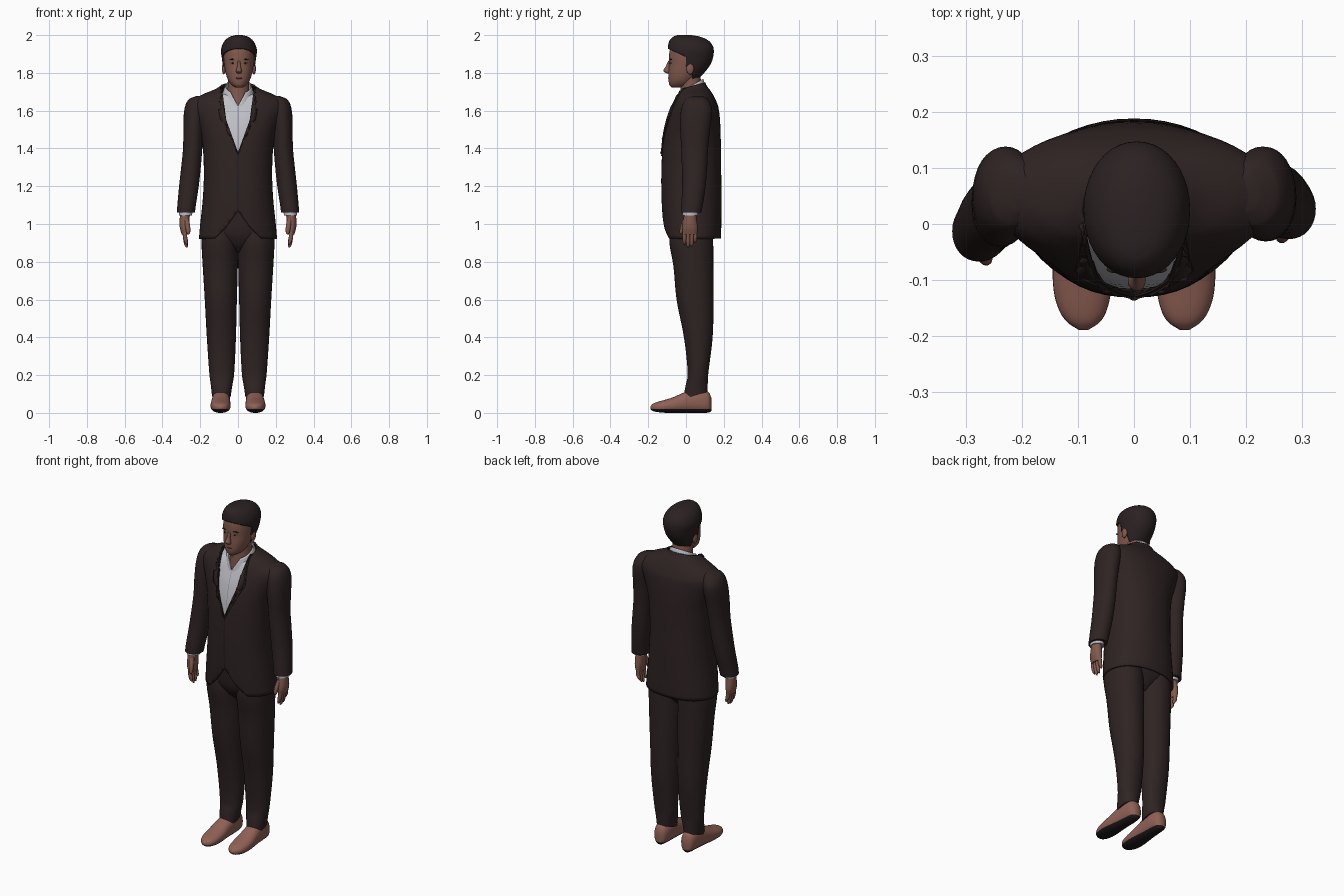
import bpy, bmesh, math
from mathutils import Matrix

cube = bpy.data.objects.get("Cube")
if cube:
    bpy.data.objects.remove(cube, do_unlink=True)


def material(name, r, g, b):
    m = bpy.data.materials.new(name)
    m.use_nodes = True
    m.diffuse_color = (r, g, b, 1)
    bsdf = m.node_tree.nodes["Principled BSDF"]
    bsdf.inputs["Base Color"].default_value = (r, g, b, 1)
    bsdf.inputs["Roughness"].default_value = 0.8
    return m


SUIT = material("suit_brown", .028, .0168, .0168)
HAIR = material("hair_dark", .024, .0155, .0155)
SKIN = material("skin", .22, .1, .073)
SHIRT = material("shirt_white", .53, .53, .58)
SEAM = material("shirt_seam_grey", .28, .28, .32)
LEATHER = material("shoe_leather", .28, .12, .092)
DARK = material("dark_sole", .012, .009, .011)
LIP = material("lips", .16, .06, .048)
EYE = material("eye_white", .25, .2, .18)


def loft(rings, n=32, power=2.0, steps=4, caps=True, matrix=None):
    """Smooth skin over rings (x, y, z, rx, ry, slope) ordered by z."""
    R = sorted([tuple(r) + (0,) * (6 - len(r)) for r in rings], key=lambda r: r[2])

    def tangent(i):
        a, b = R[max(i - 1, 0)], R[min(i + 1, len(R) - 1)]
        return [(q - p) / (b[2] - a[2]) for p, q in zip(a, b)]

    path = [R[0]]
    for i in range(len(R) - 1):
        h, ta, tb = R[i + 1][2] - R[i][2], tangent(i), tangent(i + 1)
        for s in range(1, steps + 1):
            u = s / steps
            v, w = u * u * (3 - 2 * u), u * (1 - u)
            path.append([p + (q - p) * v + h * w * ((1 - u) * m - u * k)
                         for p, q, m, k in zip(R[i], R[i + 1], ta, tb)])
    bm = bmesh.new()
    loops = []
    for x, y, z, rx, ry, slope in path:
        loop = []
        for j in range(n):
            a = math.tau * j / n
            c, s = math.cos(a), math.sin(a)
            dx = math.copysign(abs(c) ** (2 / power), c) * max(rx, .001)
            dy = math.copysign(abs(s) ** (2 / power), s) * max(ry, .001)
            loop.append(bm.verts.new((x + dx, y + dy, z + slope * dy)))
        loops.append(loop)
    for a, b in zip(loops, loops[1:]):
        for j in range(n):
            k = (j + 1) % n
            bm.faces.new((a[j], a[k], b[k], b[j]))
    if caps:
        bm.faces.new(loops[0][::-1])
        bm.faces.new(loops[-1])
    if matrix:
        bm.transform(matrix)
    return bm


def cut(bm, co, no):
    geom = bm.verts[:] + bm.edges[:] + bm.faces[:]
    bmesh.ops.bisect_plane(bm, geom=geom, dist=1e-5, plane_co=co, plane_no=no)


def cut_pair(bm, x, z, k):
    """Cut along the line x + k * (z' - z) on both sides."""
    for s in (1, -1):
        cut(bm, (s * x, 0, z), (s, 0, -k))


def drop(bm, rule):
    faces = [f for f in bm.faces if rule(f.calc_center_median())]
    bmesh.ops.delete(bm, geom=faces, context="FACES")


def finish(name, bm, mats, rule=None, thick=0):
    if rule:
        for f in bm.faces:
            f.material_index = rule(f.calc_center_median())
    me = bpy.data.meshes.new(name)
    bm.to_mesh(me)
    bm.free()
    ob = bpy.data.objects.new(name, me)
    bpy.context.collection.objects.link(ob)
    for m in mats:
        me.materials.append(m)
    bpy.ops.object.select_all(action="DESELECT")
    ob.select_set(True)
    bpy.context.view_layer.objects.active = ob
    bpy.ops.object.shade_smooth_by_angle(angle=math.radians(50))
    if thick:
        mod = ob.modifiers.new("cloth", "SOLIDIFY")
        mod.thickness, mod.offset = thick, -1


def ellipsoid(name, centre, size, mat):
    bm = bmesh.new()
    bmesh.ops.create_uvsphere(bm, u_segments=16, v_segments=10, radius=1,
                              matrix=Matrix.Translation(centre) @ Matrix.Diagonal((*size, 1)))
    finish(name, bm, [mat])


def span(x, rows):
    """Rings from (z, front y, back y, half width)."""
    return [(x, (f + b) / 2, z, w, (b - f) / 2) for z, f, b, w in rows]


# Jacket: lofted body, cut for the lapel opening, collar and front tails
body = span(0, [(.922, -.115, .185, .207), (1.0, -.122, .187, .2), (1.15, -.13, .188, .185),
                (1.3, -.13, .186, .181), (1.45, -.12, .184, .192), (1.55, -.1, .18, .22),
                (1.62, -.075, .171, .247), (1.655, -.06, .158, .237), (1.685, -.045, .143, .19),
                (1.712, -.035, .125, .125), (1.735, -.028, .108, .09), (1.77, -.02, .095, .076)])
jacket = loft(body, 48, 2.2, caps=False)
cut_pair(jacket, 0, 1.38, .365)
cut_pair(jacket, .062, 1.55, .135)
cut_pair(jacket, 0, 1.36, .5)
cut_pair(jacket, .105, 1.58, -.1)
cut_pair(jacket, 0, 1.07, -.735)
cut_pair(jacket, .07, .975, -1.09)
cut_pair(jacket, .0025, 0, 0)
cut(jacket, (0, .04, 0), (0, 1, 0))
cut(jacket, (0, .04, 1.733), (0, -.25, 1))


def jacket_gap(c):
    x = abs(c.x)
    collar = c.z > 1.733 + .25 * (c.y - .04)
    neck = x < .365 * (c.z - 1.38) and x < .062 + .135 * (c.z - 1.55)
    tails = x < -.735 * (c.z - 1.07) or x < .07 - 1.09 * (c.z - .975)
    return collar or (c.y < .04 and (neck or tails))


def is_lapel(c):
    return c.y < .04 and abs(c.x) < .5 * (c.z - 1.36) and abs(c.x) < .105 - .1 * (c.z - 1.58)


drop(jacket, jacket_gap)
lapels = [f for f in jacket.faces if is_lapel(f.calc_center_median())]
for v in bmesh.ops.extrude_face_region(jacket, geom=lapels)["geom"]:
    if isinstance(v, bmesh.types.BMVert):
        v.co.y -= .004
finish("jacket", jacket, [SUIT, DARK], lambda c: int(abs(c.x) < .0025 and c.y < 0 and c.z < 1.37), .01)

# Shirt front, neck and folded collar
inner = [(x, y, z, rx - .016, ry - .014) for x, y, z, rx, ry in body if 1.2 < z < 1.66]
shirt = loft(inner + [(0, .035, 1.69, .075, .064)], 48, 2.2)
cut_pair(shirt, .0015, 0, 0)
cut_pair(shirt, 0, 1.625, .55)
drop(shirt, lambda c: c.y < .03 and abs(c.x) < .55 * (c.z - 1.625))
finish("shirt", shirt, [SHIRT, SEAM], lambda c: int(abs(c.x) < .0015 and c.y < 0))
collar = loft([(0, .02, 1.66, .09, .084, .7), (.001, .021, 1.695, .081, .078, .62),
               (.002, .022, 1.73, .069, .069, .55)], 48, caps=False)
cut_pair(collar, 0, 1.625, .55)
drop(collar, lambda c: c.y < .03 and abs(c.x) < .55 * (c.z - 1.625))
finish("shirt_collar", collar, [SHIRT], thick=.004)
finish("neck", loft([(0, .035, 1.6, .07, .072), (.002, .03, 1.7, .058, .06),
                     (.004, .022, 1.8, .055, .05)]), [SKIN])

# Head and face
HX = .005
head = span(HX, [(1.722, -.075, -.02, .018), (1.735, -.087, .02, .038), (1.76, -.092, .045, .057),
                 (1.8, -.093, .075, .07), (1.84, -.09, .1, .077), (1.88, -.09, .115, .081),
                 (1.92, -.086, .12, .08), (1.96, -.07, .1, .062), (1.98, -.035, .08, .035)])
finish("head", loft(head, 40, 2.15), [SKIN])
finish("nose", loft([(HX, -.087, 1.866, .006, .006), (HX, -.095, 1.835, .009, .012),
                     (HX, -.1, 1.81, .016, .02), (HX, -.092, 1.797, .011, .01)], 16), [SKIN])
ellipsoid("lips", (HX, -.086, 1.772), (.022, .009, .006), LIP)
for s, side in ((1, "left"), (-1, "right")):
    ellipsoid(side + "_eye", (HX + s * .033, -.0795, 1.852), (.012, .006, .0045), EYE)
    ellipsoid(side + "_pupil", (HX + s * .033, -.084, 1.852), (.005, .003, .0045), DARK)
    ellipsoid(side + "_eyebrow", (HX + s * .034, -.081, 1.872), (.02, .007, .003), HAIR)
    ellipsoid(side + "_ear", (HX + s * .08, .022, 1.822), (.01, .02, .03), SKIN)

# Hair: fuller shell trimmed along the hairline
hair = loft(span(HX, [(1.762, -.085, .06, .063), (1.8, -.09, .096, .076), (1.84, -.092, .127, .085),
                      (1.88, -.096, .143, .091), (1.92, -.097, .147, .095), (1.95, -.094, .138, .087),
                      (1.975, -.085, .113, .071), (1.993, -.065, .07, .045), (2.0, -.045, .03, .018)]),
            40, 2.05)
cut(hair, (0, 0, 1.885), (0, .45, 1))
cut(hair, (0, 0, 1.835), (0, 0, 1))
for y in (0, .035):
    cut(hair, (0, y, 0), (0, 1, 0))
drop(hair, lambda c: (c.y < 0 and c.z < 1.885 - .45 * c.y) or (c.y < .035 and c.z < 1.835))
finish("hair", hair, [HAIR], thick=.012)

# Trousers seat
finish("trouser_seat", loft([(0, .035, .85, .03, .05), (0, .03, .89, .08, .088),
                             (0, .028, .95, .18, .115), (0, .028, 1.08, .165, .13)], 40, 2.3), [SUIT])

TO_FRONT = Matrix.Rotation(math.radians(90), 4, "X")
for s, side in ((1, "left"), (-1, "right")):

    def arm(rings):
        """Mirror to one side; the right arm swings a little forward."""
        swing = .04 if s < 0 else 0
        return [(s * x, y - swing * min(max((1.6 - z) / .5, 0), 1), z, *rest)
                for x, y, z, *rest in rings]

    # Sleeve, cuff and hand
    sleeve = [(.2, .056, 1.678, .02, .03), (.215, .056, 1.66, .046, .06), (.229, .056, 1.605, .055, .082),
              (.236, .048, 1.5, .053, .079), (.24, .046, 1.4, .051, .071), (.249, .045, 1.3, .052, .067),
              (.26, .042, 1.2, .052, .062), (.272, .032, 1.1, .049, .057), (.276, .027, 1.06, .048, .054)]
    finish(side + "_sleeve", loft(arm(sleeve), 32, 2.1), [SUIT])
    finish(side + "_cuff", loft(arm([(.276, .023, 1.1, .038, .044), (.278, .022, 1.046, .035, .041)])), [SHIRT])
    finish(side + "_palm", loft(arm([(.28, .022, 1.06, .026, .03), (.283, .021, 1.02, .026, .036),
                                     (.284, .021, .98, .024, .041), (.282, .021, .945, .016, .038)]), 20), [SKIN])
    for i, tip in enumerate((.89, .875, .88, .9)):
        y = -.008 + .019 * i
        finish(f"{side}_finger_{i + 1}",
               loft(arm([(.282, y, .965, .011, .0105), (.28, y, .93, .0115, .0105),
                         (.274, y, tip + .012, .009, .009), (.27, y, tip, .003, .003)]), 10), [SKIN])
    finish(side + "_thumb", loft(arm([(.274, .0, 1.03, .014, .014), (.266, -.018, .985, .013, .013),
                                      (.263, -.025, .955, .01, .009), (.262, -.027, .945, .003, .003)]), 10),
           [SKIN])

    # Trouser leg
    leg = [(.1, .028, .97, .09, .113), (.097, .028, .9, .096, .116), (.094, .039, .78, .093, .106),
           (.091, .048, .6, .085, .098), (.088, .065, .4, .077, .076), (.086, .063, .2, .065, .054),
           (.087, .055, .14, .056, .06, .15), (.088, .05, .092, .05, .064, .3)]
    finish(side + "_trouser_leg", loft([(s * x, *rest) for x, *rest in leg], 32, 2.15), [SUIT])

    # Shoe lofted from heel to toe, with a dark flat sole
    shoe = loft([(s * x, z, d, rx, rz) for x, z, d, rx, rz in
                 [(.087, .045, -.134, .016, .035), (.088, .055, -.122, .034, .053), (.088, .064, -.08, .044, .064),
                  (.089, .061, -.03, .047, .061), (.091, .052, .02, .05, .052), (.092, .041, .07, .053, .041),
                  (.092, .034, .12, .051, .033), (.091, .031, .155, .042, .026), (.09, .029, .176, .028, .019),
                  (.09, .028, .189, .008, .007)]],
                32, 2.3, matrix=TO_FRONT)
    cut(shoe, (0, 0, .02), (0, 0, 1))
    for v in shoe.verts:
        v.co.z = max(v.co.z, 0)
    finish(side + "_shoe", shoe, [LEATHER, DARK], lambda c: int(c.z < .02))
